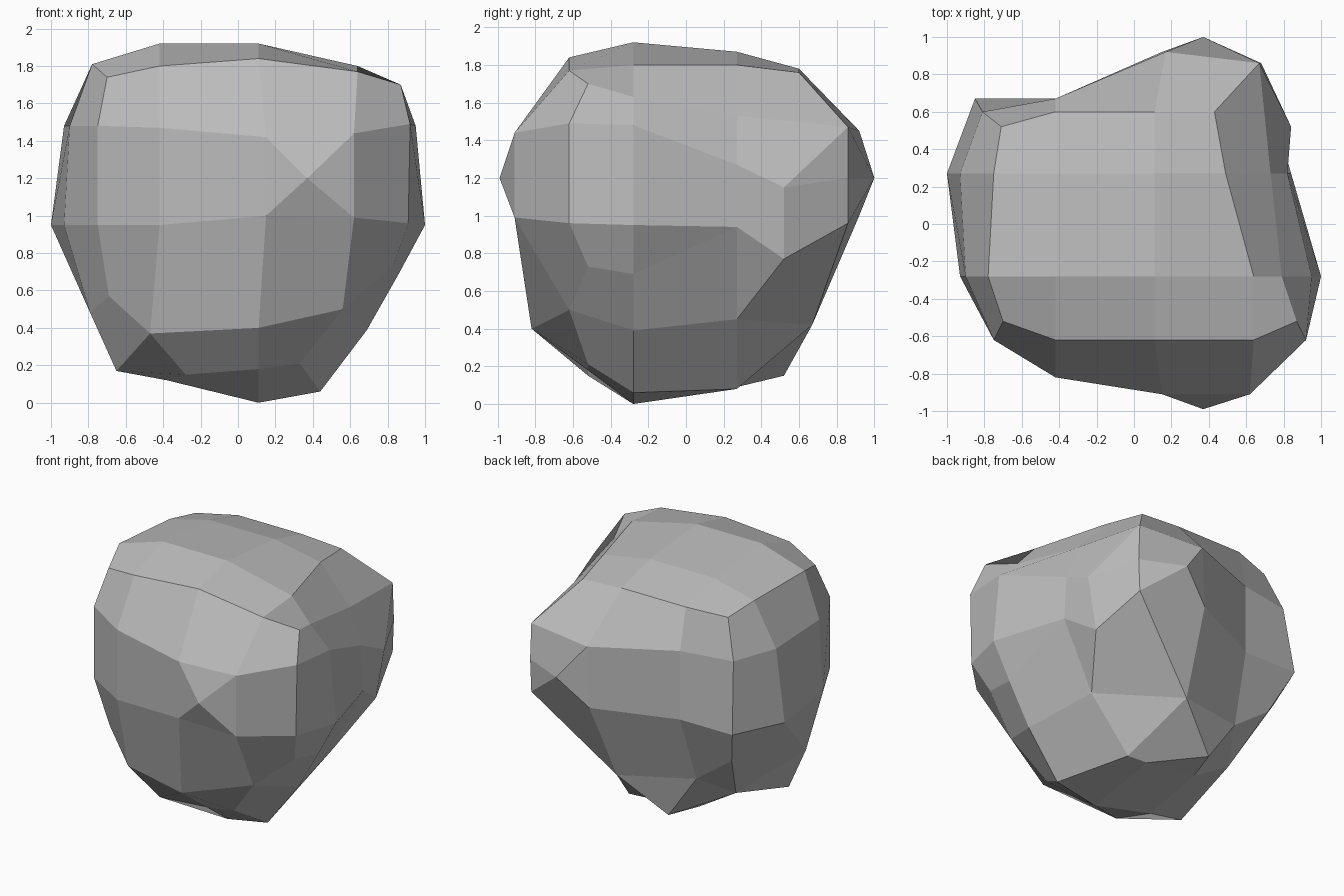
import bpy
import bmesh
import math
from mathutils import Vector

# Remove the default object
default_cube = bpy.data.objects.get("Cube")
if default_cube:
    bpy.data.objects.remove(default_cube, do_unlink=True)

# Cross-sections of the boulder from front to back: depth -> (x, z) corners
SECTIONS = {
    -.99: [(.37, 1.2)],
    -.91: [(.15, 1.42), (.62, 1.44), (.15, 1), (.62, .99)],
    -.82: [(-.42, 1.47), (-.42, .95), (.11, .4)],
    -.62: [(-.47, .37), (.11, 1.84), (-.42, 1.8), (.64, 1.77), (.92, 1.49),
           (.91, .96), (-.75, .95), (-.75, 1.48), (.56, .5)],
    -.52: [(-.7, 1.74), (.87, 1.7), (-.69, .57), (-.28, .15), (.11, .18),
           (.33, .21), (.83, .73)],
    -.28: [(-.78, 1.81), (.64, 1.8), (.79, 1.63), (.95, 1.48), (1, .95),
           (.86, .69), (.69, .39), (.44, .06), (.11, 0), (-.38, .12),
           (-.65, .17), (-.79, .48), (-.93, .95), (-.9, 1.48)],
    .27: [(-.75, 1.79), (.49, 1.8), (.73, 1.53), (.82, 1.27), (.84, .94),
          (.6, .45), (.28, .08), (.11, .09), (-.3, .14), (-.6, .32),
          (-1, .95), (-.93, 1.48)],
    .52: [(-.71, 1.75), (.84, 1.15), (.77, .77), (-.74, .69), (-.45, .48),
          (-.22, .15)],
    .6: [(.43, 1.76), (-.81, 1.48)],
    .67: [(-.85, .97), (-.42, 1.48), (-.42, .97), (.1, .42)],
    .86: [(.67, 1.47), (.68, 1.2), (.67, .96)],
    .92: [(.17, 1.45), (.15, 1)],
    1: [(.37, 1.2)],
}

# Flat crown across the top: depth -> height, shared by two columns
CROWN = {-.28: 1.92, .27: 1.87, .6: 1.78}
CROWN_COLUMNS = (-.42, .11)


def make_material(name, color):
    material = bpy.data.materials.new(name)
    material.use_nodes = True
    material.diffuse_color = color
    shader = next(node for node in material.node_tree.nodes
                  if node.type == 'BSDF_PRINCIPLED')
    shader.inputs["Base Color"].default_value = color
    shader.inputs["Roughness"].default_value = .9
    return material


def wrap_surface(corners, center):
    """Join the corners over a sphere, then move them to their real places."""
    bm = bmesh.new()
    place = bm.verts.layers.float_vector.new("place")
    for corner in corners:
        vert = bm.verts.new((corner - center).normalized())
        vert[place] = corner
    bmesh.ops.convex_hull(bm, input=bm.verts[:])
    for vert in bm.verts:
        vert.co = vert[place]
    bm.verts.layers.float_vector.remove(place)
    # Merge triangle pairs into broad, nearly flat facets
    bmesh.ops.join_triangles(bm, faces=bm.faces[:],
                             angle_face_threshold=math.radians(25),
                             angle_shape_threshold=math.radians(60))
    bmesh.ops.recalc_face_normals(bm, faces=bm.faces[:])
    return bm


# Faceted boulder
corners = [Vector((x, y, z)) for y, row in SECTIONS.items() for x, z in row]
corners += [Vector((x, y, z)) for y, z in CROWN.items() for x in CROWN_COLUMNS]
bm = wrap_surface(corners, Vector((0, 0, 1)))
mesh = bpy.data.meshes.new("boulder")
bm.to_mesh(mesh)
bm.free()
mesh.materials.append(make_material("stone grey", (.5, .5, .5, 1)))
boulder = bpy.data.objects.new("boulder", mesh)
bpy.context.collection.objects.link(boulder)
